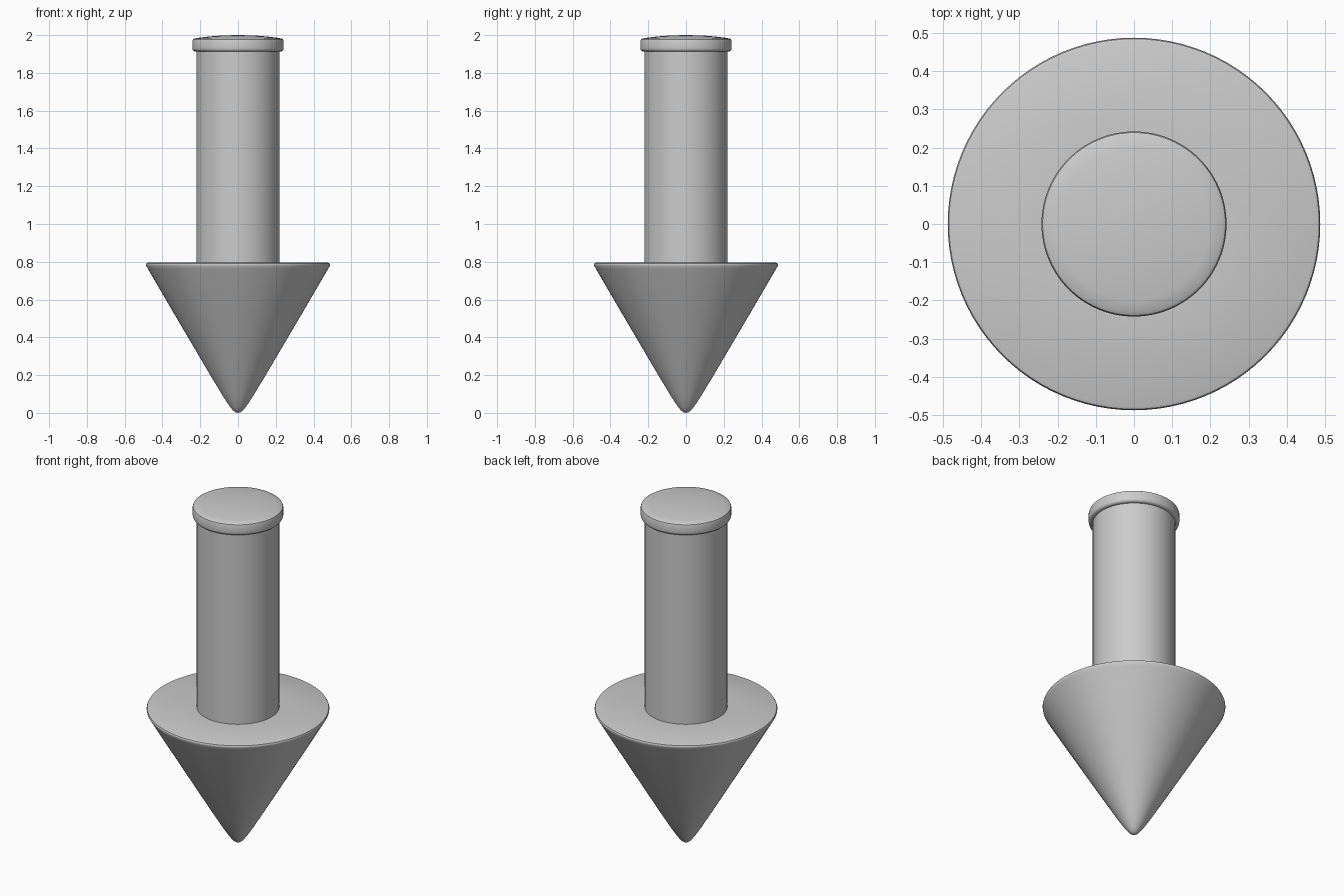
import bpy, bmesh, math

if "Cube" in bpy.data.objects:
    bpy.data.objects.remove(bpy.data.objects["Cube"])


def lathe(name, profile, sides=96):
    """Spin an (r, z) profile, listed bottom to top, around the z axis."""
    bm = bmesh.new()
    rings = []
    for r, z in profile:
        if r == 0:
            rings.append([bm.verts.new((0, 0, z))] * sides)
        else:
            rings.append([bm.verts.new((r * math.cos(2 * math.pi * i / sides),
                                        r * math.sin(2 * math.pi * i / sides), z))
                          for i in range(sides)])
    for low, high in zip(rings, rings[1:]):
        for i in range(sides):
            j = (i + 1) % sides
            corners = [low[i], low[j], high[j], high[i]]
            bm.faces.new(list(dict.fromkeys(corners)))
    mesh = bpy.data.meshes.new(name)
    bm.to_mesh(mesh)
    bm.free()
    obj = bpy.data.objects.new(name, mesh)
    bpy.context.collection.objects.link(obj)
    bpy.ops.object.select_all(action='DESELECT')
    obj.select_set(True)
    bpy.context.view_layer.objects.active = obj
    bpy.ops.object.shade_smooth_by_angle(angle=math.radians(35))
    return obj


# Arrow head: straight cone with a softened tip and a small rounded rim
lathe("arrow_head", [
    (0, 0), (0.012, 0.003), (0.025, 0.012), (0.04, 0.03), (0.058, 0.055),
    (0.085, 0.097), (0.115, 0.147), (0.147, 0.2), (0.2, 0.29),
    (0.34, 0.528), (0.478, 0.764), (0.486, 0.779), (0.487, 0.786),
    (0.484, 0.792), (0.477, 0.795), (0.22, 0.795), (0, 0.795)])

# Straight shaft
lathe("shaft", [(0.22, 0.79), (0.22, 1.92)])

# Cap: overhanging disc with rounded edges and a shallow dome
lathe("end_cap", [
    (0, 1.913), (0.228, 1.913), (0.236, 1.916), (0.241, 1.923), (0.242, 1.93),
    (0.242, 1.968), (0.239, 1.977), (0.231, 1.982), (0.2, 1.987),
    (0.15, 1.993), (0.1, 1.997), (0.05, 1.999), (0, 2.0)])
